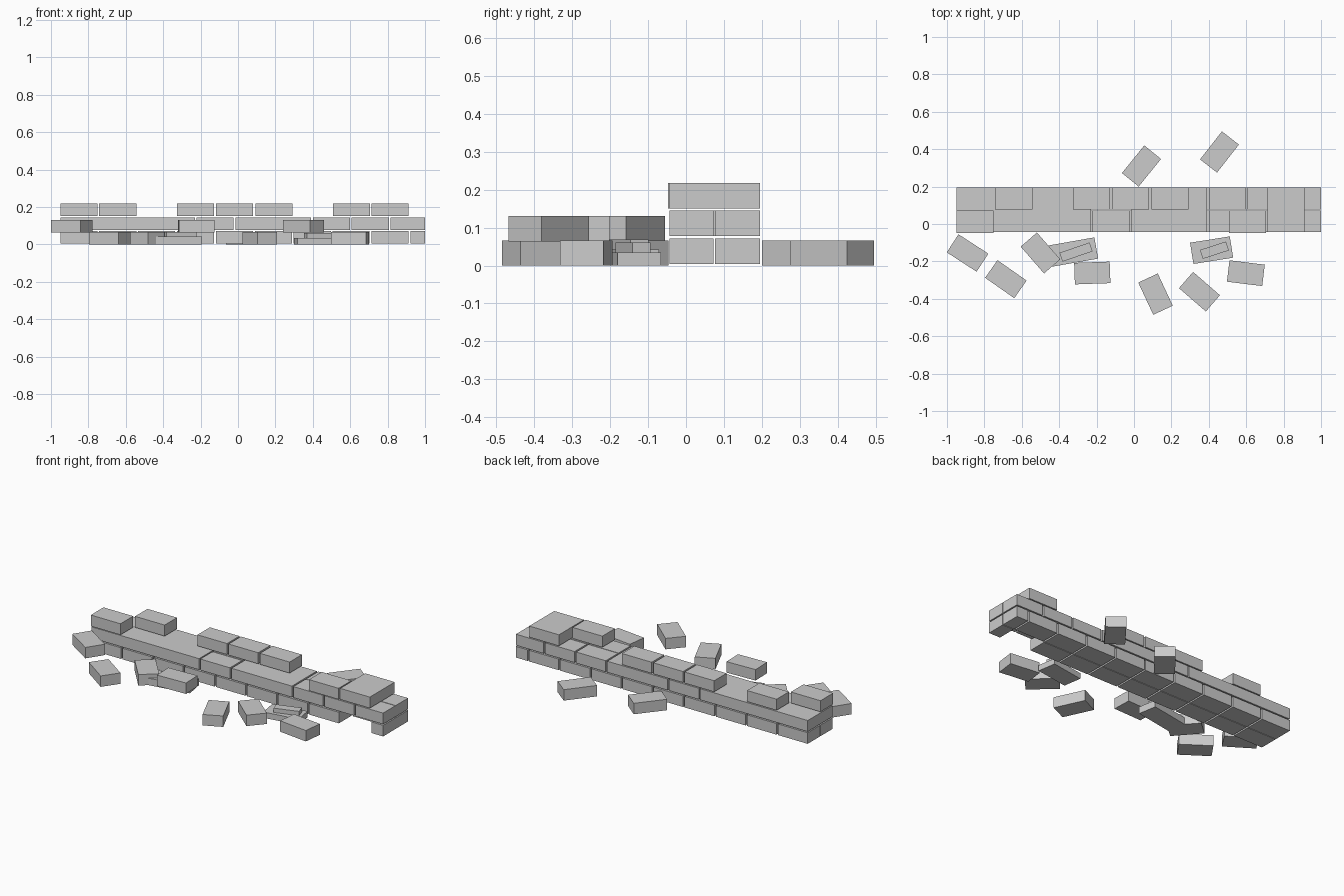
import bpy
import math
from mathutils import Matrix

old = bpy.data.objects.get("Cube")
if old:
    bpy.data.objects.remove(old, do_unlink=True)

grey = bpy.data.materials.new("stone_grey")
grey.use_nodes = True
grey.diffuse_color = (0.6, 0.6, 0.6, 1)
grey.node_tree.nodes["Principled BSDF"].inputs["Base Color"].default_value = (0.6, 0.6, 0.6, 1)

CUBE_FACES = [(0, 1, 3, 2), (4, 6, 7, 5), (0, 4, 5, 1), (2, 3, 7, 6), (0, 2, 6, 4), (1, 5, 7, 3)]


def block(name, centre, size, angle=0):
    """Flat-shaded brick turned about the vertical axis."""
    mesh = bpy.data.meshes.new(name)
    corners = [(x * size[0], y * size[1], z * size[2])
               for x in (-.5, .5) for y in (-.5, .5) for z in (-.5, .5)]
    mesh.from_pydata(corners, [], CUBE_FACES)
    mesh.transform(Matrix.Rotation(math.radians(angle), 4, 'Z'))
    mesh.materials.append(grey)
    obj = bpy.data.objects.new(name, mesh)
    obj.location = centre
    bpy.context.collection.objects.link(obj)
    return obj


def span(name, x, y, z):
    """Brick given by its extents along each axis."""
    ranges = (x, y, z)
    block(name, [(a + b) / 2 for a, b in ranges], [b - a for a, b in ranges])


STEP, LENGTH = 0.208, 0.198
FRONT, BACK, BOTH = (-0.043, 0.073), (0.077, 0.195), (-0.043, 0.195)
LOW, MIDDLE, TOP = (0.004, 0.071), (0.078, 0.145), (0.151, 0.218)

# Bottom course: two rows, with one brick fallen out of the front
for row, depth in (("front", FRONT), ("back", BACK)):
    for i in range(10):
        if row == "front" and i == 8:
            continue
        x = -0.95 + i * STEP
        end = min(x + LENGTH, 1.0)
        span(f"bottom_{row}_brick", (x, end), depth, LOW)

# Middle course: solid stretches and paired bricks, staggered by half
span("middle_long_block", (-0.95, -0.23), BOTH, MIDDLE)
span("middle_centre_block", (-0.013, 0.39), BOTH, MIDDLE)
for row, depth in (("front", FRONT), ("back", BACK)):
    for x in (-0.222, 0.4, 0.608, 0.816):
        span(f"middle_{row}_brick", (x, min(x + LENGTH, 1.0)), depth, MIDDLE)

# Broken top course
for x in (-0.95, 0.508):
    span("top_front_brick", (x, x + LENGTH), (-0.048, 0.073), TOP)
for x in (-0.742, -0.325, -0.117, 0.093):
    span("top_back_brick", (x, x + LENGTH), BACK, TOP)
span("top_end_block", (0.713, 0.911), BOTH, TOP)

# Fallen bricks: x, y, base height, turn
fallen = [
    (-0.89, -0.155, 0.064, -33), (-0.685, -0.295, 0, -35), (-0.5, -0.155, 0, -49),
    (-0.223, -0.262, 0.064, 2), (0.115, -0.375, 0, -65), (0.35, -0.362, 0.064, -41),
    (0.598, -0.263, 0, -7), (0.04, 0.31, 0, 51), (0.457, 0.385, 0, 52),
]
for x, y, z, turn in fallen:
    block("fallen_brick", (x, y, z + 0.033), (0.19, 0.115, 0.066), turn)

# Low rubble slabs, each with a small fragment on top
for x, y, length, height, turn in ((-0.325, -0.15, 0.25, 0.042, 10), (0.415, -0.14, 0.215, 0.035, 9)):
    block("rubble_slab", (x, y, height / 2), (length, 0.115, height), turn)
    block("rubble_fragment", (x + 0.015, y, height + 0.013), (length * 0.68, 0.05, 0.026), turn + 9)
